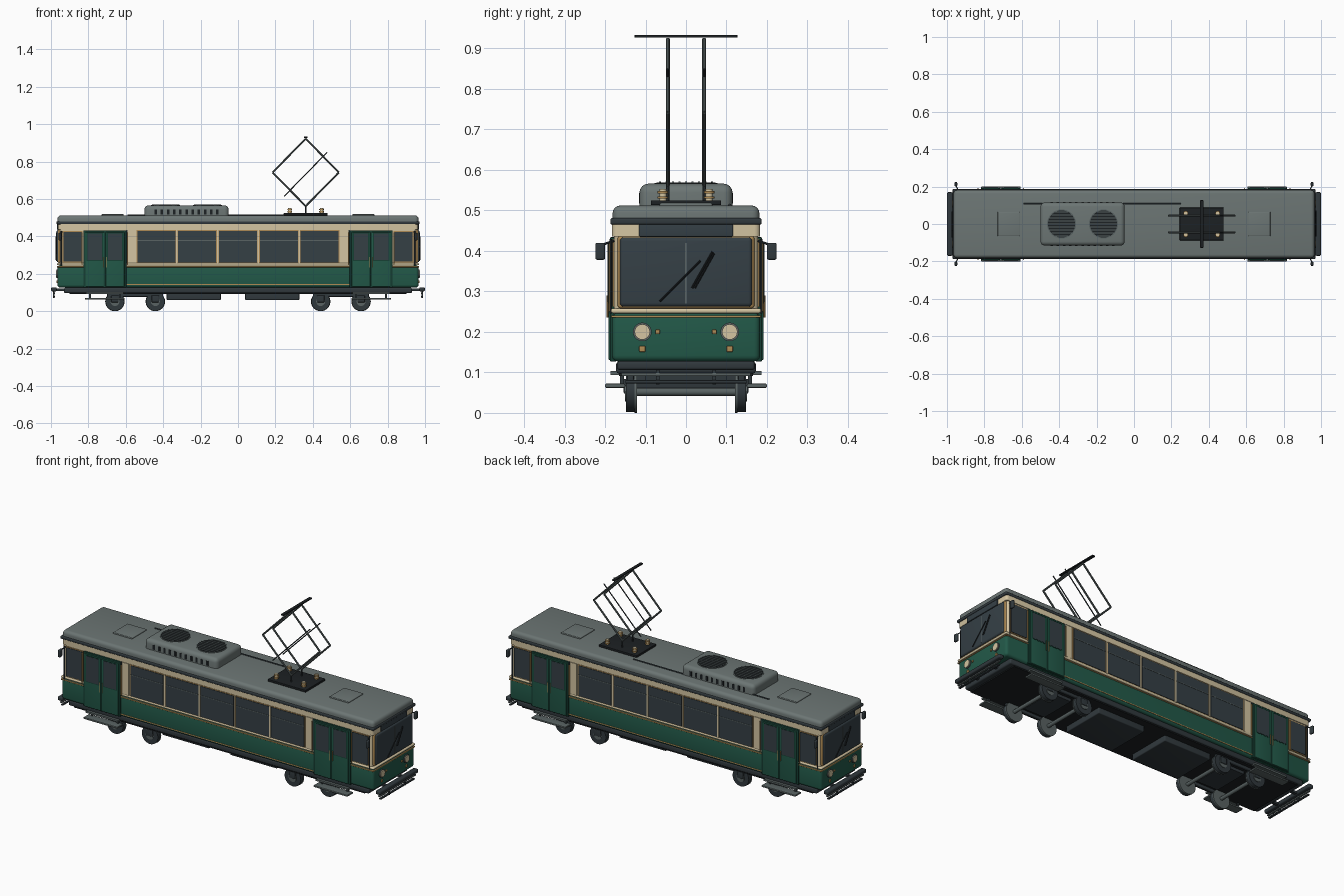
import bpy, bmesh, math
from mathutils import Vector

cube = bpy.data.objects.get("Cube")
if cube:
    bpy.data.objects.remove(cube, do_unlink=True)


def material(name, *rgb):
    m = bpy.data.materials.new(name)
    m.use_nodes = True
    m.diffuse_color = (*rgb, 1)
    bsdf = next(n for n in m.node_tree.nodes if n.type == 'BSDF_PRINCIPLED')
    bsdf.inputs["Base Color"].default_value = (*rgb, 1)
    return m


GREEN = material("body green", .016, .1, .066)
DEEP = material("dark green", .008, .05, .034)
CREAM = material("cream", .66, .56, .36)
BRASS = material("brass", .43, .26, .09)
ROOF = material("roof grey", .15, .18, .175)
GLASS = material("dark glass", .035, .05, .06)
IRON = material("chassis iron", .03, .04, .046)
BLACK = material("black", .012, .015, .017)
STEEL = material("steel", .1, .125, .125)


def finish(name, bm, mat):
    me = bpy.data.meshes.new(name)
    bm.to_mesh(me)
    bm.free()
    me.materials.append(mat)
    me.shade_smooth()
    me.set_sharp_from_angle(angle=math.radians(35))
    ob = bpy.data.objects.new(name, me)
    bpy.context.scene.collection.objects.link(ob)
    return ob


def box(name, mat, center, size, bevel=0, pick=None):
    """Box with optional rounded edges; pick(edge) limits the rounding."""
    bm = bmesh.new()
    bmesh.ops.create_cube(bm, size=1)
    for v in bm.verts:
        v.co = Vector(a * b + c for a, b, c in zip(v.co, size, center))
    if bevel:
        edges = [e for e in bm.edges if pick is None or pick(e)]
        bmesh.ops.bevel(bm, geom=edges, offset=bevel, segments=4,
                        profile=.5, affect='EDGES', clamp_overlap=True)
    return finish(name, bm, mat)


def rod(name, mat, a, b, radius, sides=8):
    """Cylinder between two points."""
    a, b = Vector(a), Vector(b)
    bm = bmesh.new()
    bmesh.ops.create_cone(bm, cap_ends=True, segments=sides, radius1=radius,
                          radius2=radius, depth=(b - a).length)
    turn = (b - a).to_track_quat('Z', 'Y')
    for v in bm.verts:
        v.co = turn @ v.co + (a + b) / 2
    return finish(name, bm, mat)


def upright(e):
    return abs(e.verts[0].co.z - e.verts[1].co.z) > .01


def not_bottom(z):
    return lambda e: max(v.co.z for v in e.verts) > z


SIDES = (1, -1)

# Body shell, bands and roof
box("lower_body", GREEN, (0, 0, .187), (1.93, .366, .12), .015)
box("upper_body", CREAM, (0, 0, .352), (1.91, .356, .23), .018, upright)
box("cream_band", CREAM, (0, 0, .451), (1.925, .366, .03), .014, upright)
box("waist_rail", CREAM, (0, 0, .252), (1.936, .37, .012), .005)
box("waist_stripe", BRASS, (0, 0, .238), (1.936, .37, .006), .002)
box("lower_stripe", BRASS, (0, 0, .142), (1.2, .369, .005))
box("gutter", IRON, (0, 0, .473), (1.94, .374, .016), .005)
box("roof", ROOF, (0, 0, .494), (1.93, .362, .036), .018, not_bottom(.5))
box("chassis", IRON, (0, 0, .112), (1.86, .345, .03), .008)
box("underfloor", BLACK, (0, 0, .097), (1.8, .33, .012))

# Saloon side windows
for side in SIDES:
    for i in range(5):
        x = (i - 2) * .218
        box("window_frame", BRASS, (x, side * .178, .345), (.212, .008, .178))
        box("window_glass", GLASS, (x, side * .18, .345), (.203, .009, .17))
        box("window_bar", STEEL, (x, side * .183, .378), (.203, .006, .004))
        if i:
            box("window_pillar", CREAM, (x - .109, side * .182, .345), (.008, .008, .178))
    for end in SIDES:
        box("end_panel", CREAM, (end * .57, side * .18, .345), (.044, .006, .178))
        box("end_panel_edge", IRON, (end * .594, side * .181, .345), (.006, .008, .178))

# Doors, handrails, steps and cab side windows
for side in SIDES:
    for end in SIDES:
        cx = end * .712
        box("door_frame", DEEP, (cx, side * .18, .28), (.23, .016, .306), .003)
        for leaf in SIDES:
            x = cx + leaf * .054
            box("door_leaf", GREEN, (x, side * .184, .277), (.1, .016, .292), .003)
            box("door_glass_trim", DEEP, (x, side * .188, .345), (.086, .01, .15))
            box("door_glass", GLASS, (x, side * .189, .345), (.076, .01, .142))
            rod("door_handle", BRASS, (cx + leaf * .008, side * .194, .235),
                (cx + leaf * .008, side * .194, .29), .002)
            rod("handrail", BRASS, (cx + leaf * .122, side * .189, .25),
                (cx + leaf * .122, side * .189, .42), .003)
        box("door_step", STEEL, (cx, side * .175, .067), (.21, .05, .01), .003)
        box("step_bracket", STEEL, (cx, side * .165, .098), (.2, .044, .01))
        for k in SIDES:
            box("step_hanger", IRON, (cx + k * .08, side * .158, .083), (.01, .01, .03))
        box("cab_window_frame", BRASS, (end * .885, side * .178, .345), (.106, .008, .168))
        box("cab_window", GLASS, (end * .885, side * .18, .345), (.098, .009, .16))

# Cab ends, the rear one turned half a circle
for s in SIDES:
    def p(x, y, z):
        return (s * x, s * y, z)

    box("windscreen_trim", BRASS, p(.952, 0, .348), (.022, .338, .18), .008)
    box("windscreen", GLASS, p(.953, 0, .348), (.034, .328, .172), .01)
    box("windscreen_divider", STEEL, p(.97, 0, .345), (.004, .004, .15))
    box("destination_box", GLASS, p(.955, 0, .451), (.024, .232, .032), .003)
    rod("wiper", BLACK, p(.973, -.065, .275), p(.973, .036, .376), .0025)
    rod("wiper_arm", BLACK, p(.973, .015, .308), p(.973, .066, .398), .003)
    rod("wiper_link", BLACK, p(.973, .022, .308), p(.973, .07, .394), .002)
    for k in SIDES:
        rod("headlight_rim", STEEL, p(.955, k * .108, .2), p(.97, k * .108, .2), .023, 24)
        rod("headlight", CREAM, p(.955, k * .108, .2), p(.974, k * .108, .2), .019, 24)
        box("marker_lamp", BRASS, p(.966, k * .07, .2), (.008, .011, .011), .002)
        box("turn_lamp", BRASS, p(.966, k * .108, .158), (.008, .015, .015), .002)
        # Mirrors
        box("mirror", IRON, p(.952, k * .212, .399), (.014, .024, .042), .005)
        rod("mirror_arm", IRON, p(.94, k * .178, .425), p(.952, k * .208, .415), .003)
        rod("corner_rail", IRON, p(.945, k * .186, .245), p(.945, k * .186, .43), .003)
        # Bumper supports
        box("bumper_upright", IRON, p(.984, k * .07, .095), (.008, .008, .05))
        box("bumper_arm", IRON, p(.95, k * .07, .115), (.07, .016, .012))
    box("bumper", IRON, p(.984, 0, .117), (.03, .34, .022), .007)
    box("bumper_middle_bar", STEEL, p(.984, 0, .095), (.012, .32, .008), .002)
    box("bumper_low_bar", IRON, p(.984, 0, .077), (.012, .3, .008), .002)

# Wheels, axles and bogies
for end in SIDES:
    box("bogie_frame", IRON, (end * .55, 0, .085), (.13, .2, .02))
    for wheel in SIDES:
        x = end * .55 + wheel * .108
        rod("axle", STEEL, (x, -.13, .052), (x, .13, .052), .01, 12)
        for side in SIDES:
            rod("wheel", IRON, (x, side * .125, .052), (x, side * .148, .052), .05, 28)
            rod("wheel_flange", STEEL, (x, side * .121, .052), (x, side * .127, .052), .052, 28)
            rod("wheel_hub", STEEL, (x, side * .14, .052), (x, side * .151, .052), .024, 20)
            box("axle_box", IRON, (x, side * .148, .066), (.04, .012, .036), .003)
    for side in SIDES:
        box("bogie_beam", IRON, (end * .55, side * .137, .086), (.3, .016, .018), .004)

# Underfloor equipment
for x in (-.237, .183):
    box("equipment_box", IRON, (x, 0, .08), (.29, .25, .04), .005)

# Roof hatches and cable
for end in SIDES:
    box("roof_hatch", ROOF, (end * .67, 0, .513), (.118, .13, .012), .004)
rod("roof_cable", IRON, (-.59, .108, .513), (.25, .108, .513), .004)

# Cooling unit with two slatted fans and side vents
AC = -.275
box("cooling_unit", ROOF, (AC, 0, .537), (.45, .23, .058), .022, not_bottom(.52))
for side in SIDES:
    for i in range(11):
        box("side_vent", BLACK, (AC + (i - 5) * .033, side * .1145, .53), (.013, .004, .026))
    x = AC + side * .112
    rod("fan_rim", STEEL, (x, 0, .56), (x, 0, .568), .078, 32)
    rod("fan_well", BLACK, (x, 0, .56), (x, 0, .5695), .073, 32)
    for i in range(-4, 5):
        y = i * .016
        chord = 2 * math.sqrt(.073 ** 2 - y * y)
        box("fan_slat", STEEL, (x, y, .5695), (chord, .005, .004))

# Pantograph
PX = .362
box("pantograph_base", BLACK, (PX, 0, .519), (.235, .174, .012), .002)
for a in SIDES:
    for b in SIDES:
        x, y = PX + a * .085, b * .057
        rod("insulator", CREAM, (x, y, .52), (x, y, .553), .009, 12)
        for z in (.532, .545):
            rod("insulator_ring", BRASS, (x, y, z - .003), (x, y, z + .003), .013, 12)
for side in SIDES:
    y = side * .045
    low, high = (PX, y, .562), (PX, y, .923)
    for k in SIDES:
        knee = (PX + k * .177, y, .742)
        rod("pantograph_lower_arm", STEEL, low, knee, .005)
        rod("pantograph_upper_arm", STEEL, knee, high, .005)
    rod("pantograph_strut", IRON, (PX - .115, y, .615), (PX + .115, y, .85), .003)
    rod("pantograph_pivot", IRON, (PX, y, .52), low, .004)
box("contact_strip", BLACK, (PX, 0, .93), (.018, .254, .007), .002)
